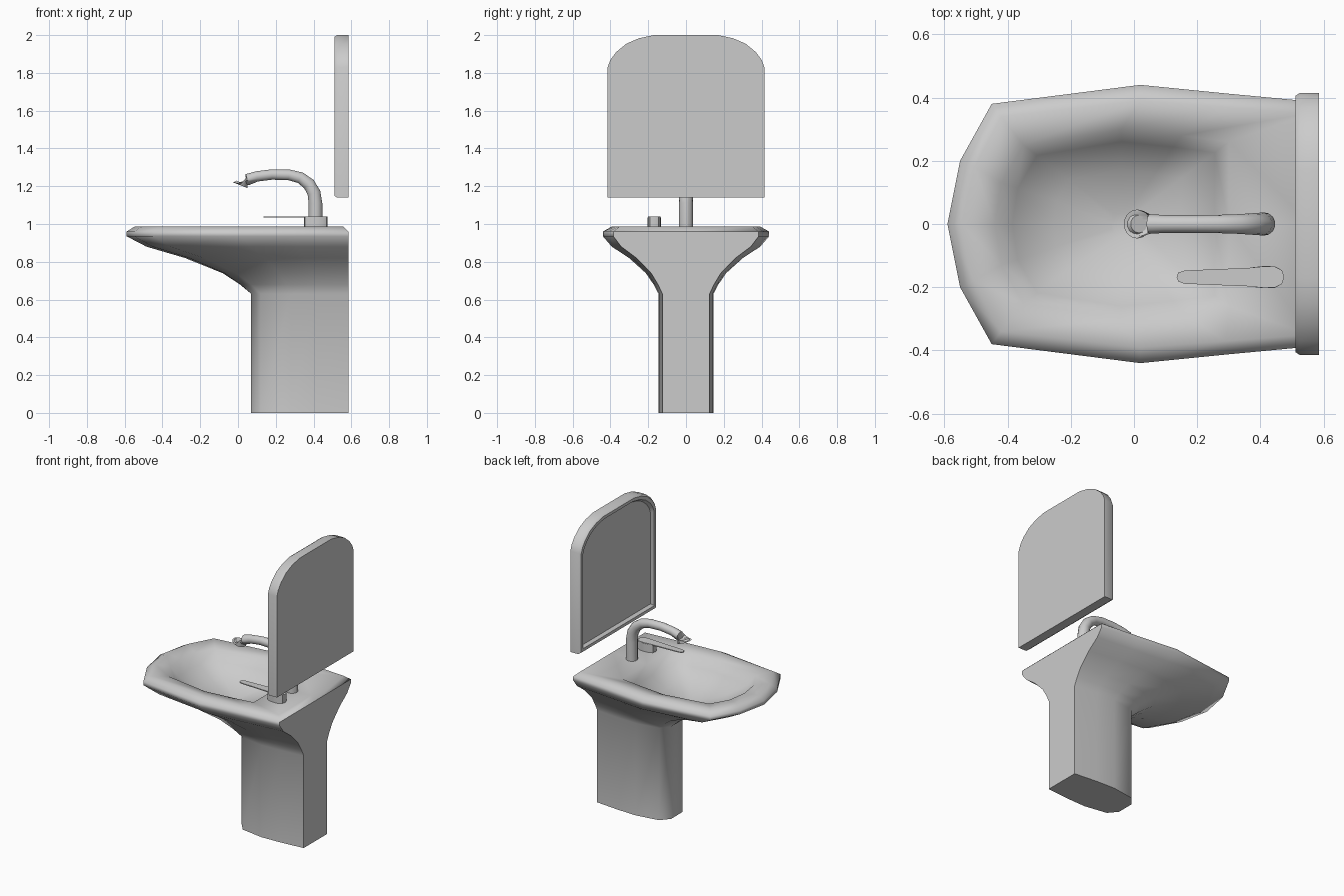
import bpy, bmesh, math
from mathutils import Vector

if "Cube" in bpy.data.objects:
    bpy.data.objects.remove(bpy.data.objects["Cube"], do_unlink=True)

ceramic = bpy.data.materials.new("light grey")
ceramic.use_nodes = True
GREY = (0.6, 0.6, 0.6, 1)
ceramic.diffuse_color = GREY
ceramic.node_tree.nodes["Principled BSDF"].inputs["Base Color"].default_value = GREY


def loft(name, rings, angle=40):
    """Skin closed rings of equal length, cap both ends, smooth below the angle."""
    bm = bmesh.new()
    rows = [[bm.verts.new(p) for p in ring] for ring in rings]
    n = len(rows[0])
    for a, b in zip(rows, rows[1:]):
        for i in range(n):
            j = (i + 1) % n
            bm.faces.new((a[i], a[j], b[j], b[i]))
    bm.faces.new(rows[0][::-1])
    bm.faces.new(rows[-1])
    bmesh.ops.recalc_face_normals(bm, faces=bm.faces)
    for f in bm.faces:
        f.smooth = True
    for e in bm.edges:
        flat_back = [f.normal.x > 0.98 for f in e.link_faces]
        e.smooth = e.calc_face_angle(0) < math.radians(angle) and len(set(flat_back)) == 1
    mesh = bpy.data.meshes.new(name)
    bm.to_mesh(mesh)
    bm.free()
    mesh.materials.append(ceramic)
    obj = bpy.data.objects.new(name, mesh)
    bpy.context.collection.objects.link(obj)
    return obj


def mirrored(half, z):
    """Close a half outline (first and last points on the centre line)."""
    full = half + [(x, -y) for x, y in half[-2:0:-1]]
    return [Vector((x, y, z)) for x, y in full]


def blend(a, b, t):
    return [(p[0] + (q[0] - p[0]) * t, p[1] + (q[1] - p[1]) * t) for p, q in zip(a, b)]


# Pedestal and basin: one skin from floor plan to rim, then down into the bowl
BACK = 0.585
foot = [(BACK, 0), (BACK, .125), (.42, .14), (.28, .145), (.12, .12), (.07, .06), (.07, 0)]
rim = [(BACK, 0), (BACK, .385), (.3, .412), (.02, .44), (-.45, .38), (-.55, .2), (-.59, 0)]
lip = [(.555, 0), (.555, .35), (.29, .37), (.02, .39), (-.42, .34), (-.505, .18), (-.545, 0)]
mouth = [(.3, 0), (.3, .26), (.15, .28), (-.04, .3), (-.35, .25), (-.42, .13), (-.44, 0)]
drain = [(0, 0), (0, .03), (-.02, .035), (-.04, .035), (-.06, .03), (-.07, .015), (-.07, 0)]

levels = [(0, 0), (.63, 0), (.68, .09), (.74, .23), (.82, .53), (.88, .84), (.935, 1), (.96, 1)]
rings = [mirrored(blend(foot, rim, t), z) for z, t in levels]
rings += [mirrored(lip, .988), mirrored(mouth, .972)]
rings += [mirrored(blend(mouth, drain, t), z) for t, z in ((.15, .91), (.5, .845), (1, .8))]
loft("basin_and_pedestal", rings, 62)


# Spout: swept tube with a flared, hollow nozzle
def sweep(name, path, sides=14):
    pts = [Vector((x, 0, z)) for x, z, r in path]
    rings = []
    for i, (p, (_, _, r)) in enumerate(zip(pts, path)):
        d = (pts[min(i + 1, len(pts) - 1)] - pts[max(i - 1, 0)]).normalized()
        u, v = Vector((0, 1, 0)), Vector((-d.z, 0, d.x))
        steps = [2 * math.pi * k / sides for k in range(sides)]
        rings.append([p + (u * math.cos(a) + v * math.sin(a)) * r for a in steps])
    return rings


tube = sweep("spout", [(.41, .98, .037), (.41, 1.11, .037), (.402, 1.165, .036), (.375, 1.212, .034),
                       (.33, 1.245, .031), (.27, 1.26, .029), (.18, 1.262, .028),
                       (.1, 1.252, .028), (.05, 1.235, .031)])
centre, axis = Vector((.01, 0, 1.206)), Vector((-.37, 0, -.93))
across = Vector((-.93, 0, .37))
for radius, depth in ((.046, 0), (.036, 0), (.028, -.015)):
    tube.append([centre + axis * depth + (Vector((0, math.cos(a), 0)) + across * math.sin(a)) * radius
                 for a in [2 * math.pi * k / 14 for k in range(14)]])
loft("spout", tube, 50)

# Tap handle: short block with a thin lever reaching over the bowl
lever = [(.475, 0), (.468, .022), (.445, .033), (.41, .034), (.36, .029), (.16, .021), (.14, .014), (.135, 0)]
block = [(.475, 0), (.468, .022), (.445, .034), (.41, .035), (.375, .031), (.355, .02), (.35, 0)]
for name, outline, low, high in (("lever", lever, 1.034, 1.04), ("handle_base", block, .98, 1.035)):
    obj = loft(name, [mirrored(outline, low), mirrored(outline, high)])
    obj.location.y = -.168

# Wall mirror: arched frame with a recessed panel facing the basin
arch = [(.415, 1.14), (.415, 1.83), (.4, 1.87), (.37, 1.91), (.315, 1.955), (.25, 1.983), (.17, 2.0)]
arch += [(-y, z) for y, z in arch[::-1]]


def frame_ring(x, inset):
    sy, sz = 1 - inset / .415, 1 - inset / .43
    return [Vector((x, y * sy, 1.57 + (z - 1.57) * sz)) for y, z in arch]


loft("wall_mirror", [frame_ring(x, s) for x, s in
                     ((BACK, 0), (.525, 0), (.51, .01), (.51, .03), (.53, .042))], 50)
